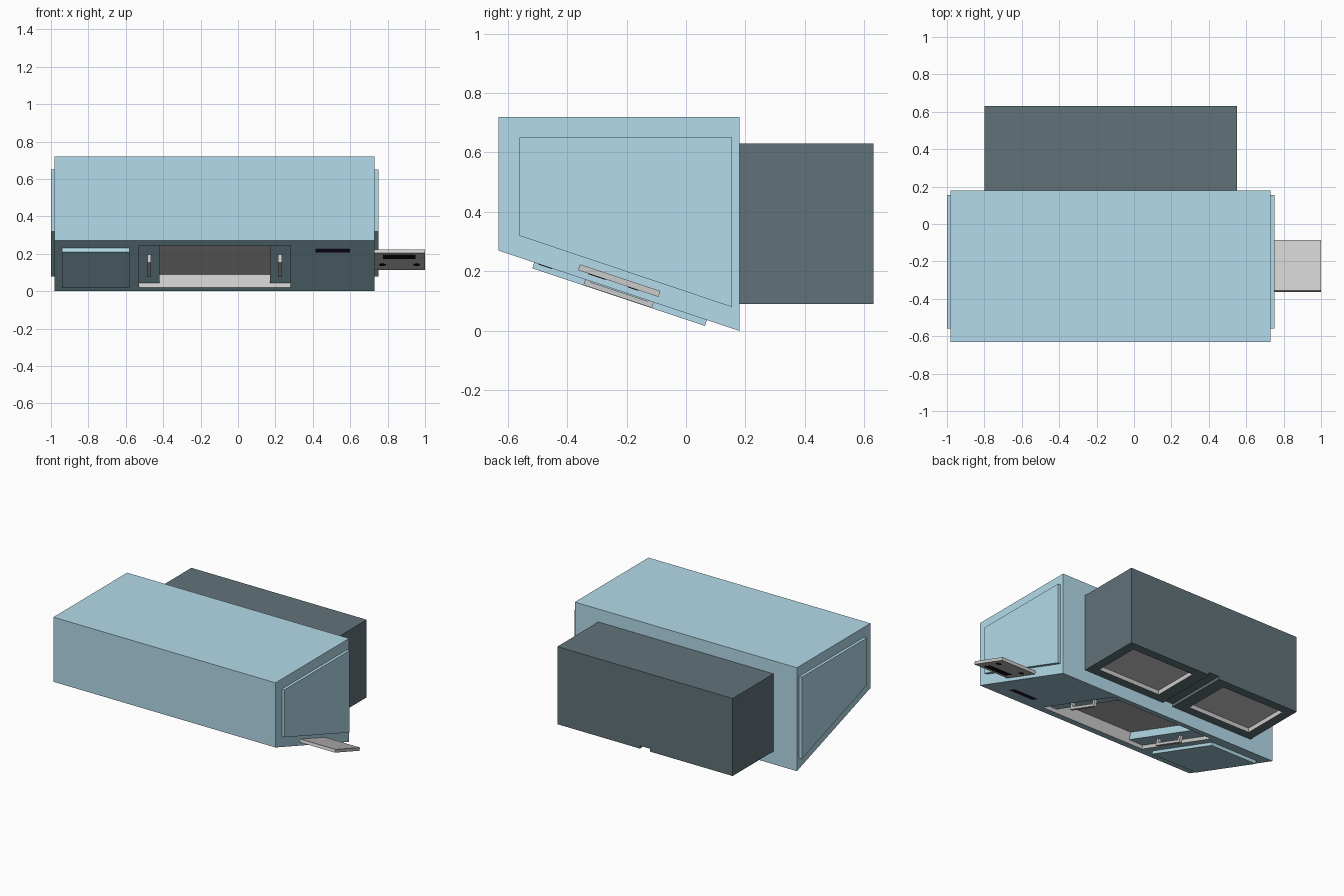
import bpy, bmesh, math
from mathutils import Matrix, Vector

if "Cube" in bpy.data.objects:
    bpy.data.objects.remove(bpy.data.objects["Cube"])


def material(name, rgb):
    m = bpy.data.materials.new(name)
    m.diffuse_color = (*rgb, 1)
    m.use_nodes = True
    m.node_tree.nodes["Principled BSDF"].inputs["Base Color"].default_value = m.diffuse_color
    return m


BLUE = material("pale_blue", (0.45, 0.71, 0.82))
SLATE = material("slate", (0.12, 0.17, 0.19))
GREY = material("grey", (0.65, 0.63, 0.62))
PURPLE = material("dark_purple", (0.02, 0.01, 0.04))
BLACK = material("black", (0.005, 0.005, 0.005))

# Frame of the slanted underside: x across, t down the slope, w into the body
D = Vector((0, 0.81, -0.27)).normalized()
W = Vector((1, 0, 0)).cross(D)
SLOPE = Matrix.Translation((0, -0.63, 0.27)) @ Matrix((
    (1, 0, 0, 0), (0, D.y, W.y, 0), (0, D.z, W.z, 0), (0, 0, 0, 1)))


def finish(name, bm, mat):
    bmesh.ops.recalc_face_normals(bm, faces=bm.faces)
    me = bpy.data.meshes.new(name)
    bm.to_mesh(me)
    bm.free()
    if mat:
        me.materials.append(mat)
    ob = bpy.data.objects.new(name, me)
    bpy.context.collection.objects.link(ob)
    return ob


def box(name, x, y, z, mat=None, frame=Matrix()):
    bm = bmesh.new()
    bmesh.ops.create_cube(bm, size=1)
    centre = [sum(r) / 2 for r in (x, y, z)]
    size = [r[1] - r[0] for r in (x, y, z)]
    bm.transform(frame @ Matrix.Translation(centre) @ Matrix.Diagonal((*size, 1)))
    return finish(name, bm, mat)


def slab(name, x, t, w, mat=None):
    return box(name, x, t, w, mat, SLOPE)


def prism(name, profile, x0, x1, mat):
    bm = bmesh.new()
    face = bm.faces.new([bm.verts.new((x0, y, z)) for y, z in profile])
    ext = bmesh.ops.extrude_face_region(bm, geom=[face])["geom"]
    bmesh.ops.translate(bm, vec=(x1 - x0, 0, 0),
                        verts=[v for v in ext if isinstance(v, bmesh.types.BMVert)])
    return finish(name, bm, mat)


def cut(ob, cutter):
    cutter.hide_render = True
    mod = ob.modifiers.new("cut", 'BOOLEAN')
    mod.operation, mod.solver, mod.object = 'DIFFERENCE', 'EXACT', cutter
    mod.material_mode = 'TRANSFER'
    bpy.context.view_layer.objects.active = ob
    bpy.ops.object.modifier_apply(modifier=mod.name)
    bpy.data.objects.remove(cutter)


# Main housing with the long tray recess in its sloping underside
body = prism("main_housing", [(-0.63, 0.72), (0.18, 0.72), (0.18, 0), (-0.63, 0.27)],
             -0.98, 0.73, BLUE)
cut(body, slab("recess_cutter", (-0.53, 0.28), (0.079, 0.79), (-0.05, 0.074), GREY))

# Raised end cover on each side
for side, x0, x1 in (("left", -1.0, -0.98), ("right", 0.73, 0.75)):
    prism(side + "_end_cover", [(-0.56, 0.65), (0.155, 0.65), (0.155, 0.08), (-0.56, 0.32)],
          x0, x1, BLUE)

# Rails in the recess, each with a bracket handle
for side, x0, x1 in (("left", -0.53, -0.42), ("right", 0.17, 0.28)):
    slab(side + "_rail", (x0, x1), (0.079, 0.79), (0.025, 0.074), BLUE)
    c = (x0 + x1) / 2
    hx = (c - 0.01, c + 0.01)
    slab(side + "_handle_bar", hx, (0.307, 0.55), (-0.02, -0.003), GREY)
    for end, t in (("front", 0.307), ("back", 0.53)):
        slab(f"{side}_handle_{end}_post", hx, (t, t + 0.02), (-0.003, 0.025), GREY)

# Access hatch and slot on the underside
slab("access_hatch", (-0.94, -0.58), (0.126, 0.738), (-0.021, 0), BLUE)
slab("underside_slot", (0.415, 0.60), (0.142, 0.19), (-0.002, 0.004), PURPLE)

# Side bracket plate with slot and two screw holes
slab("side_plate", (0.73, 1.0), (0.274, 0.559), (0.022, 0.043), GREY)
slab("side_plate_slot", (0.775, 0.95), (0.309, 0.372), (0.020, 0.024), BLACK)
for i, x in enumerate((0.772, 0.955)):
    bm = bmesh.new()
    bmesh.ops.create_cone(bm, cap_ends=True, segments=16, radius1=0.018, radius2=0.018, depth=0.004)
    bm.transform(SLOPE @ Matrix.Translation((x, 0.47, 0.022)))
    finish(f"screw_hole_{i + 1}", bm, BLACK)

# Rear box: a channel down the middle and two shallow bays below
rear = box("rear_box", (-0.80, 0.55), (0.18, 0.63), (0.09, 0.63), SLATE)
cut(rear, box("channel_cutter", (-0.165, -0.085), (0.1, 0.7), (0.0, 0.11), SLATE))
for x in ((0.0, 0.485), (-0.735, -0.25)):
    cut(rear, box("bay_cutter", x, (0.24, 0.57), (0.0, 0.12), GREY))
